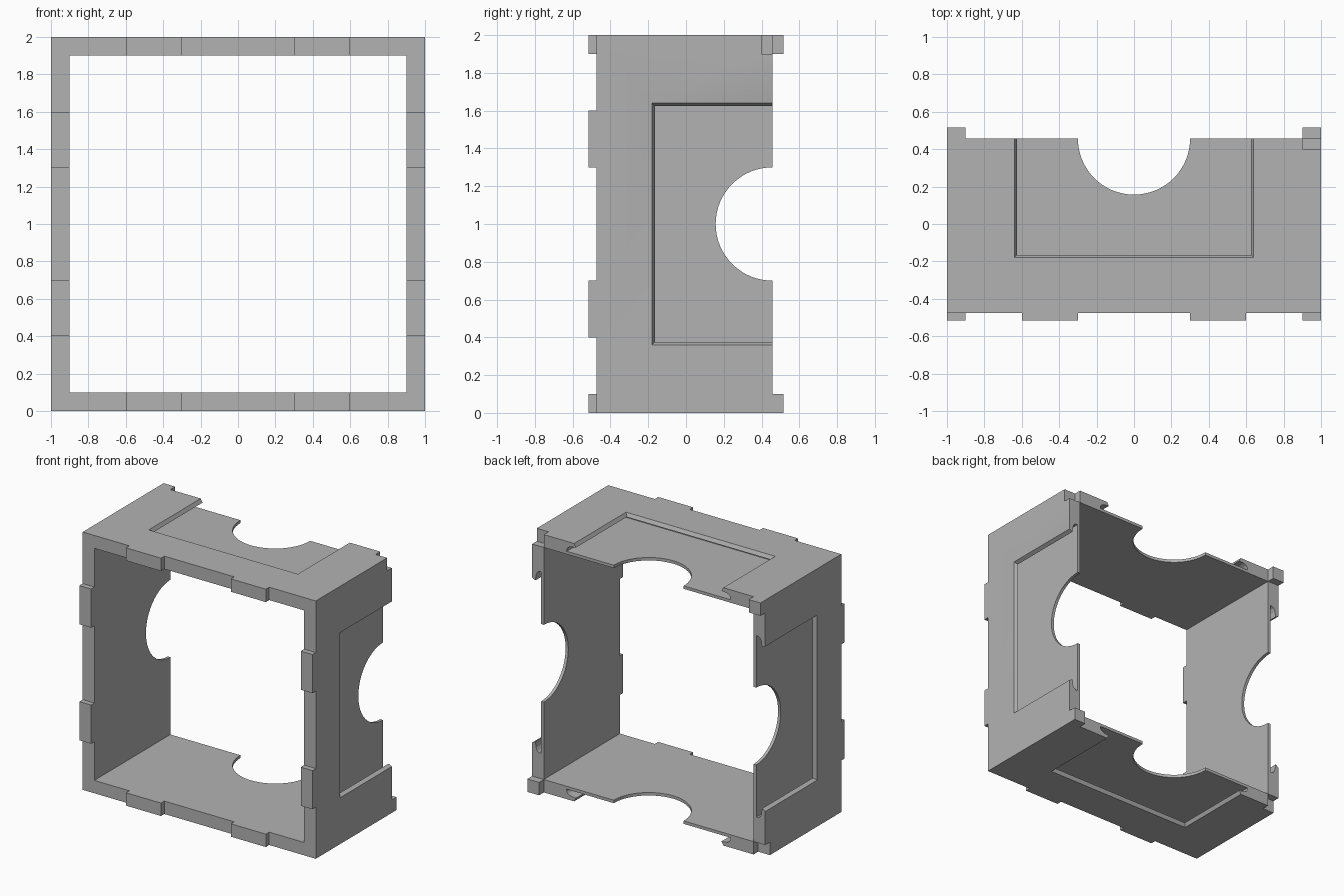
import bpy
import bmesh
from math import pi
from mathutils import Matrix, Vector

cube = bpy.data.objects.get("Cube")
if cube:
    bpy.data.objects.remove(cube, do_unlink=True)

FRONT, BACK, REACH = -0.475, 0.457, 0.516
CENTRE = Vector((0, 0, 1))

grey = bpy.data.materials.new("plain grey")
grey.use_nodes = True
grey.diffuse_color = (0.45, 0.45, 0.45, 1)
grey.node_tree.nodes["Principled BSDF"].inputs["Base Color"].default_value = grey.diffuse_color


def add_object(name, bm, cutter=False):
    bmesh.ops.recalc_face_normals(bm, faces=bm.faces)
    mesh = bpy.data.meshes.new(name)
    bm.to_mesh(mesh)
    bm.free()
    mesh.materials.append(grey)
    obj = bpy.data.objects.new(name, mesh)
    bpy.context.collection.objects.link(obj)
    if cutter:
        obj.hide_render = True
        obj.hide_set(True)
        obj.display_type = 'WIRE'
    return obj


def box(name, low, high, cutter=False):
    low, high = Vector(low), Vector(high)
    bm = bmesh.new()
    bmesh.ops.create_cube(bm, size=1)
    bmesh.ops.scale(bm, vec=high - low, verts=bm.verts)
    bmesh.ops.translate(bm, vec=(low + high) / 2, verts=bm.verts)
    return add_object(name, bm, cutter)


def combine(target, other, operation):
    mod = target.modifiers.new(other.name, 'BOOLEAN')
    mod.object = other
    mod.operation = operation
    mod.solver = 'EXACT'


def side_matrix(turn):
    """Places a part made for the top wall on one of the four walls."""
    return Matrix.Translation(CENTRE) @ Matrix.Rotation(turn * pi / 2, 4, 'Y')


def recess_cutter(name, turn):
    # Outward offset from the rim and depth, undercut below a sloped lip
    profile = [(0.015, -0.015), (0, 0), (-0.015, 0.028), (0.03, 0.033),
               (0.053, 0.045), (0.063, 0.06), (0.064, 0.077)]
    bm = bmesh.new()
    rings = []
    for offset, depth in profile:
        half, front, z = 0.64 + offset, -0.18 - offset, 1 - depth
        rings.append([bm.verts.new(p) for p in (
            (-half, front, z), (half, front, z), (half, 0.7, z), (-half, 0.7, z))])
    for upper, lower in zip(rings, rings[1:]):
        for i in range(4):
            j = (i + 1) % 4
            bm.faces.new((upper[i], upper[j], lower[j], lower[i]))
    bm.faces.new(rings[0])
    bm.faces.new(rings[-1])
    bm.transform(side_matrix(turn))
    return add_object(name, bm, True)


def finger_cutter(name, turn):
    bm = bmesh.new()
    bmesh.ops.create_cone(bm, cap_ends=True, segments=64, radius1=0.3, radius2=0.3,
                          depth=0.5, matrix=Matrix.Translation((0, BACK, 1)))
    bm.transform(side_matrix(turn))
    return add_object(name, bm, True)


# Square open frame
frame = box("frame", (-1, FRONT, 0), (1, BACK, 2))
combine(frame, box("opening_cutter", (-0.9, -1, 0.1), (0.9, 1, 1.9), True), 'DIFFERENCE')

# Undercut slide recess and half-round finger opening in every wall
for turn, side in enumerate(("top", "left", "bottom", "right")):
    combine(frame, recess_cutter(side + "_recess_cutter", turn), 'DIFFERENCE')
    combine(frame, finger_cutter(side + "_finger_cutter", turn), 'DIFFERENCE')

# Sockets in two opposite back corners
for name, x, z in (("upper_left_socket", 0.9, 1.9), ("lower_right_socket", -1, 0)):
    pad = 0.05
    low = (x if x > 0 else x - pad, 0.4, z if z > 0 else z - pad)
    high = (x + 0.1 + (pad if x > 0 else 0), 0.6, z + 0.1 + (pad if z > 0 else 0))
    combine(frame, box(name + "_cutter", low, high, True), 'DIFFERENCE')

# Pegs on the other two back corners
for name, x, z in (("upper_right_peg", -1, 1.9), ("lower_left_peg", 0.9, 0)):
    box(name, (x, BACK, z), (x + 0.1, REACH, z + 0.1))

# Two front tabs on each wall
for turn, side in enumerate(("top", "left", "bottom", "right")):
    for number, x in enumerate((-0.6, 0.3), 1):
        tab = box(f"{side}_front_tab_{number}", (x, -REACH, 0.9), (x + 0.3, FRONT, 1))
        tab.data.transform(side_matrix(turn))

# Smooth only the curved cuts
bpy.context.view_layer.update()
bpy.ops.object.select_all(action='DESELECT')
bpy.context.view_layer.objects.active = frame
frame.select_set(True)
for mod in list(frame.modifiers):
    bpy.ops.object.modifier_apply(modifier=mod.name)
bpy.ops.object.shade_smooth_by_angle(angle=pi / 9)
